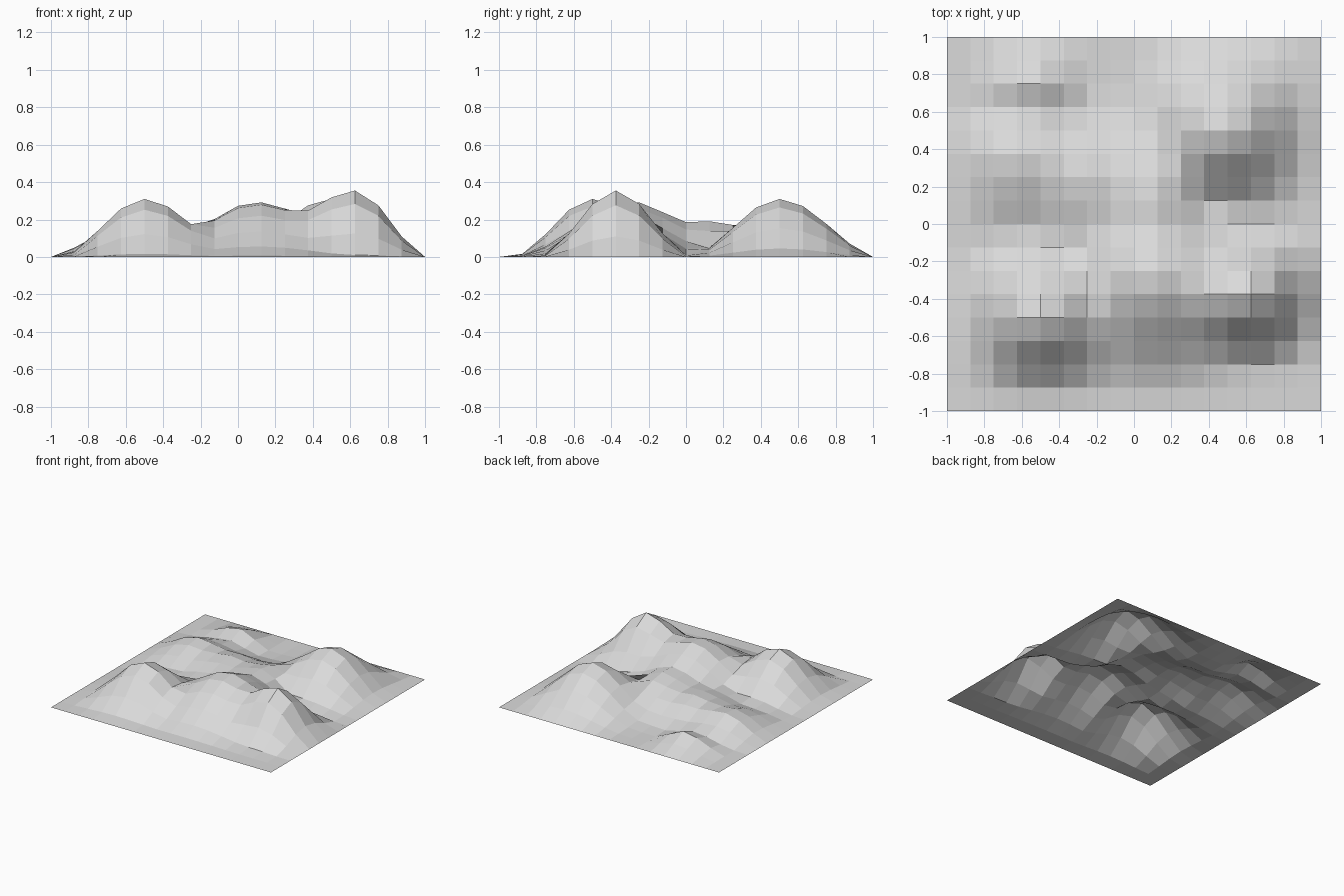
import bpy
import bmesh
from math import cos, pi

old_cube = bpy.data.objects.get("Cube")
if old_cube:
    bpy.data.objects.remove(old_cube, do_unlink=True)

# Each hill: peak x, y, height, then reach to left, right, front and back
HILLS = {
    "front_left_peak": (-.5, -.5, .31, .47, .53, .44, .52),
    "front_right_peak": (.625, -.375, .355, .58, .4, .42, .42),
    "front_ridge": (.1, -.28, .295, .6, .65, .66, .53),
    "back_right_peak": (.5, .5, .31, .58, .5, .5, .55),
    "middle_spur": (.13, .12, .19, .52, .34, .45, .62),
    "left_ridge": (-.62, .36, .15, .42, .55, .55, .32),
    "middle_knoll": (-.25, .25, .15, .45, .45, .6, .4),
    "back_left_knoll": (-.5, .75, .11, .42, .25, .27, .25),
}
CELLS = 16
BLEND = 3


def falloff(offset, reach_low, reach_high):
    """Smooth drop from one at the peak to zero at the reach."""
    ratio = abs(offset) / (reach_low if offset < 0 else reach_high)
    return cos(ratio * pi / 2) ** 2 if ratio < 1 else 0


def terrain_height(x, y):
    """Soft union of all the hills, flat along the border."""
    if max(abs(x), abs(y)) > .99:
        return 0
    total = 0
    for px, py, height, left, right, front, back in HILLS.values():
        hill = height * falloff(x - px, left, right) * falloff(y - py, front, back)
        total += hill ** BLEND
    return total ** (1 / BLEND)


# Single plain rock colour
rock = bpy.data.materials.new("light_grey_rock")
rock.use_nodes = True
colour = (.7, .7, .7, 1)
rock.diffuse_color = colour
rock.node_tree.nodes["Principled BSDF"].inputs["Base Color"].default_value = colour

# Flat-shaded open sheet, raised into hills
bm = bmesh.new()
bmesh.ops.create_grid(bm, x_segments=CELLS, y_segments=CELLS, size=1)
for vert in bm.verts:
    vert.co.z = terrain_height(vert.co.x, vert.co.y)
mesh = bpy.data.meshes.new("hilly_terrain")
bm.to_mesh(mesh)
bm.free()
mesh.materials.append(rock)
terrain = bpy.data.objects.new("hilly_terrain", mesh)
bpy.context.collection.objects.link(terrain)
